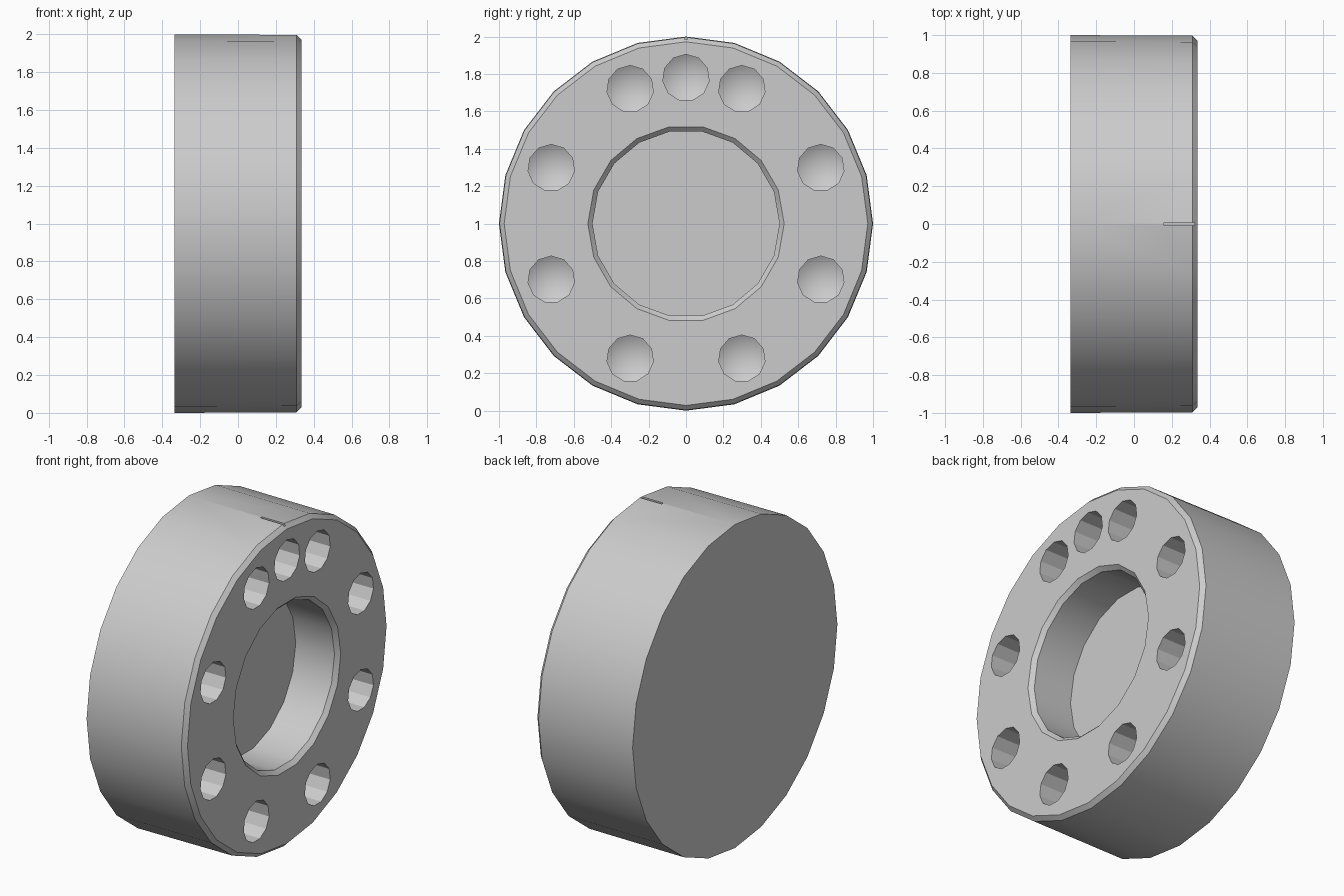
import bpy, bmesh
from math import sin, cos, pi, radians

if "Cube" in bpy.data.objects:
    bpy.data.objects.remove(bpy.data.objects["Cube"])

HALF = 0.335        # half thickness along x
CHAMFER = 0.025

steel = bpy.data.materials.new("plain grey")
steel.use_nodes = True
GREY = (0.6, 0.6, 0.6, 1)
steel.diffuse_color = GREY
steel.node_tree.nodes["Principled BSDF"].inputs["Base Color"].default_value = GREY


def make_object(name, bm):
    bmesh.ops.recalc_face_normals(bm, faces=bm.faces)
    mesh = bpy.data.meshes.new(name)
    bm.to_mesh(mesh)
    bm.free()
    mesh.materials.append(steel)
    obj = bpy.data.objects.new(name, mesh)
    bpy.context.collection.objects.link(obj)
    return obj


def turned(name, profile, sides, start=0.0, cy=0.0, cz=1.0):
    """Closed solid turned about the x axis from (x, radius) points."""
    bm = bmesh.new()
    rings = []
    for x, r in profile:
        angles = [start + 2 * pi * i / sides for i in range(sides)]
        if r == 0:
            angles = [0]
        rings.append([bm.verts.new((x, cy + r * sin(a), cz + r * cos(a))) for a in angles])
    for a, b in zip(rings, rings[1:]):
        for i in range(sides):
            j = (i + 1) % sides
            if len(a) == 1:
                bm.faces.new((a[0], b[j], b[i]))
            else:
                bm.faces.new((a[i], a[j], b[j], b[i]))
    for ring in (rings[0], rings[-1]):
        if len(ring) > 1:
            bm.faces.new(ring)
    return make_object(name, bm)


def cut(target, cutter):
    mod = target.modifiers.new("cut", "BOOLEAN")
    mod.operation = "DIFFERENCE"
    mod.solver = "EXACT"
    mod.object = cutter
    bpy.context.view_layer.objects.active = target
    bpy.ops.object.modifier_apply(modifier=mod.name)
    bpy.data.objects.remove(cutter)


# Main disc with a chamfered front rim
disc = turned("disc_body", [(-HALF, 1), (HALF - CHAMFER, 0.997), (HALF, 0.972)], 24)

# Blind centre bore with a chamfered mouth
bore = turned("bore_cutter", [(0.045, 0.5), (HALF - CHAMFER, 0.5),
                              (HALF, 0.525), (HALF + 0.1, 0.525)], 18, pi / 2)
cut(disc, bore)

# Drilled holes with conical bottoms: eight evenly spaced and one extra at the top
for degrees in [0] + [22.5 + 45 * k for k in range(8)]:
    a = radians(degrees)
    hole = turned("hole_cutter", [(-0.04, 0), (0.035, 0.125), (HALF + 0.1, 0.125)], 11,
                  cy=0.78 * sin(a), cz=1 + 0.78 * cos(a))
    cut(disc, hole)

# Narrow index groove on top of the rim
bm = bmesh.new()
bmesh.ops.create_cube(bm, size=1)
bmesh.ops.scale(bm, vec=(0.24, 0.016, 0.1), verts=bm.verts)
bmesh.ops.translate(bm, vec=(0.28, 0, 2.035), verts=bm.verts)
cut(disc, make_object("groove_cutter", bm))

# Smooth the round walls while keeping edges sharp
bpy.ops.object.select_all(action="DESELECT")
disc.select_set(True)
bpy.context.view_layer.objects.active = disc
bpy.ops.object.shade_smooth_by_angle(angle=radians(28))
